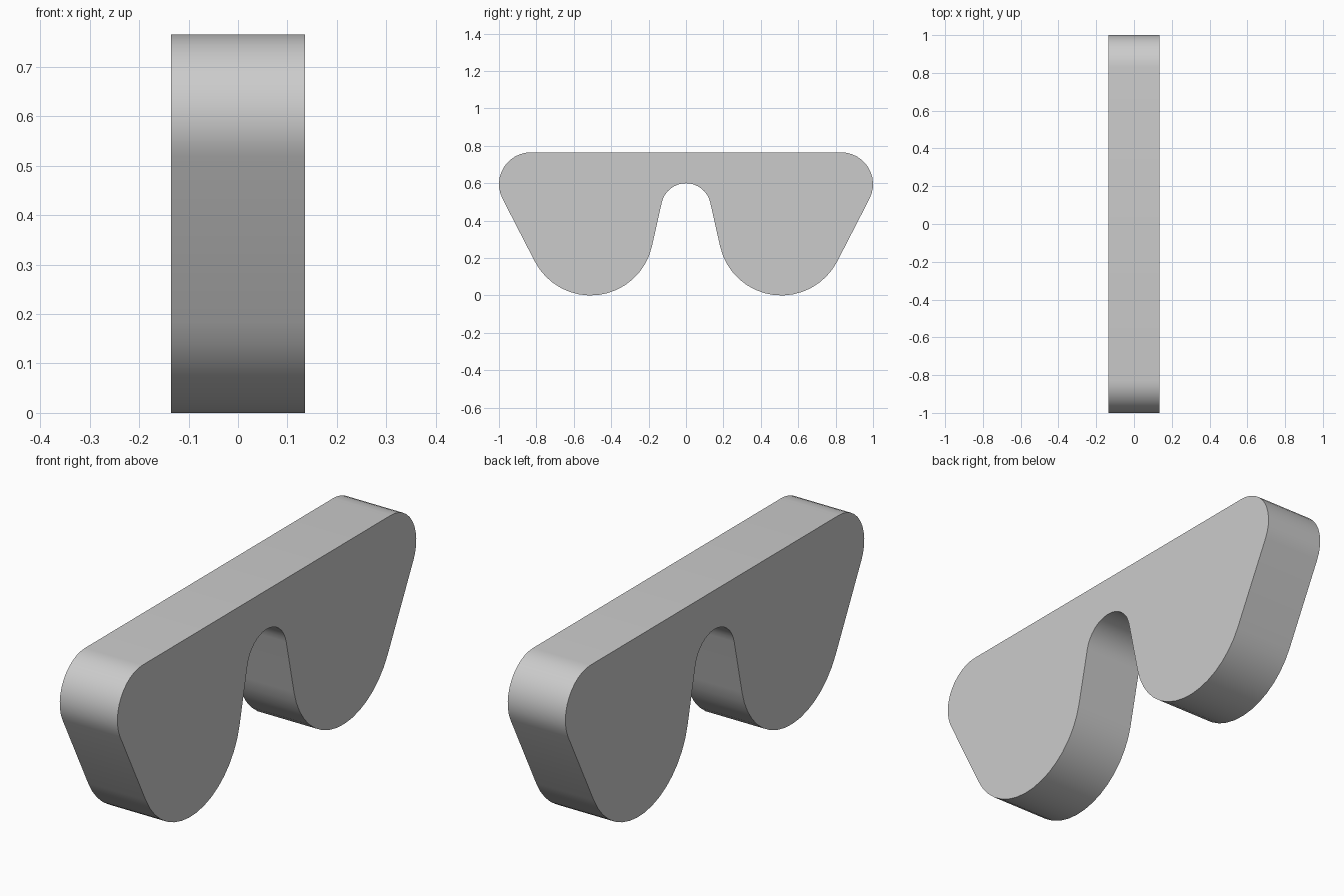
import bpy, bmesh
from math import sin, cos, radians

if "Cube" in bpy.data.objects:
    bpy.data.objects.remove(bpy.data.objects["Cube"])

HALF_WIDTH = 0.135


def arc(cy, cz, r, start, end, steps):
    """Points along an arc in the y-z plane, angles in degrees."""
    pts = []
    for i in range(steps + 1):
        a = radians(start + (end - start) * i / steps)
        pts.append((cy + r * cos(a), cz + r * sin(a)))
    return pts


# Half outline on +y: rounded corner, lobe, notch top; straight runs join them
half = arc(0.83, 0.595, 0.17, 90, -27, 12)
half += arc(0.51, 0.336, 0.336, -27, -167.3, 16)
half += arc(0, 0.467, 0.133, 12.7, 90, 8)

# Mirror to the other side, sharing the notch's middle point
outline = half + [(-y, z) for y, z in reversed(half[:-1])]

# Extrude the outline across x
bm = bmesh.new()
face = bm.faces.new([bm.verts.new((-HALF_WIDTH, y, z)) for y, z in outline])
res = bmesh.ops.extrude_face_region(bm, geom=[face], use_keep_orig=True)
moved = [g for g in res["geom"] if isinstance(g, bmesh.types.BMVert)]
bmesh.ops.translate(bm, verts=moved, vec=(2 * HALF_WIDTH, 0, 0))
bmesh.ops.recalc_face_normals(bm, faces=bm.faces)

mesh = bpy.data.meshes.new("two_lobed_plate")
bm.to_mesh(mesh)
bm.free()
plate = bpy.data.objects.new("two_lobed_plate", mesh)
bpy.context.collection.objects.link(plate)

# Smooth rim with sharp edges around the flat sides
bpy.context.view_layer.objects.active = plate
plate.select_set(True)
bpy.ops.object.shade_smooth_by_angle(angle=radians(35))
